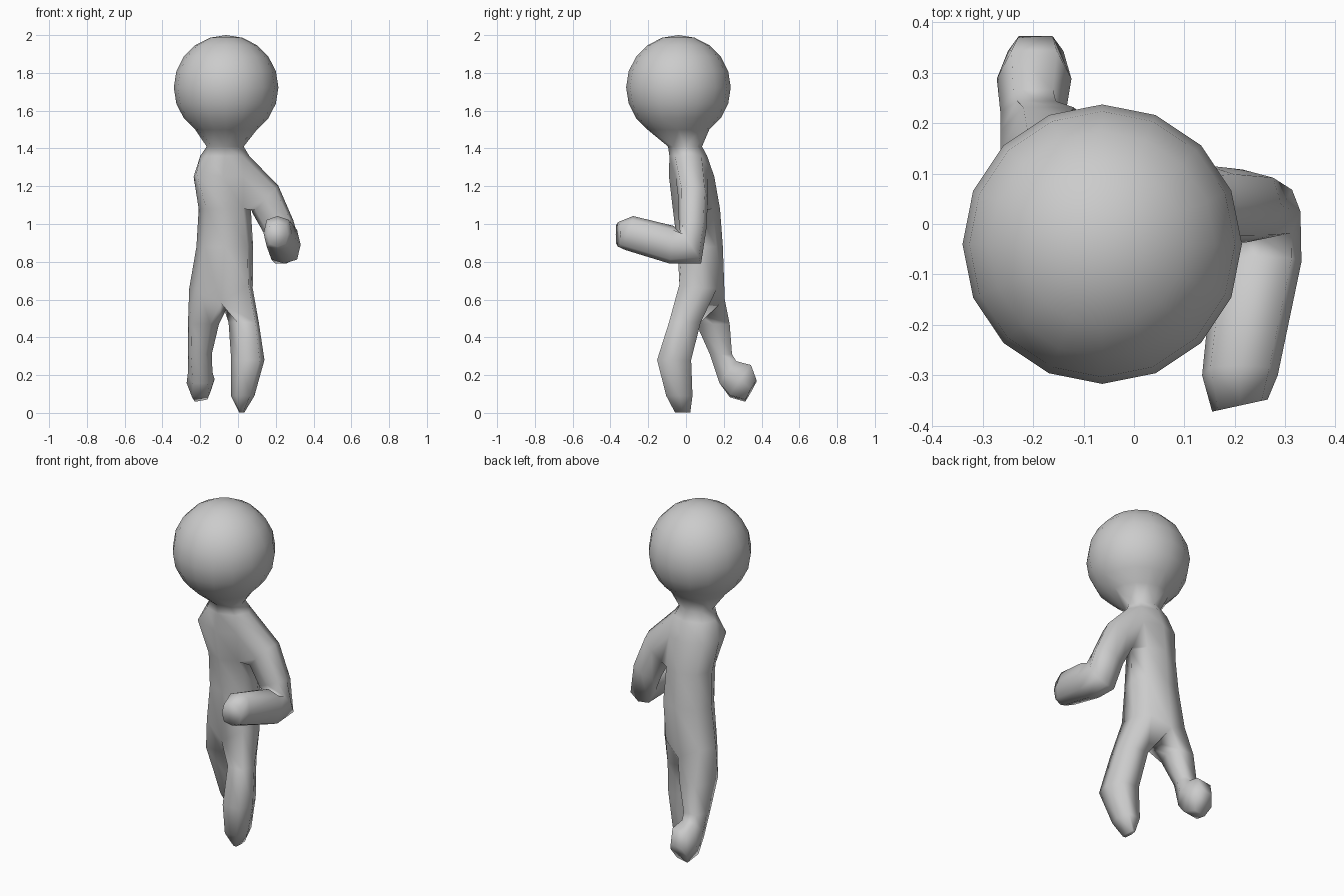
import bpy, bmesh, math
from mathutils import Vector, Matrix

old = bpy.data.objects.get("Cube")
if old:
    bpy.data.objects.remove(old, do_unlink=True)

# Single plain grey
grey = bpy.data.materials.new("plain grey")
grey.use_nodes = True
colour = (0.6, 0.6, 0.6, 1)
grey.diffuse_color = colour
grey.node_tree.nodes["Principled BSDF"].inputs["Base Color"].default_value = colour


def ring(bm, c, u, v, n, start, step, power=1):
    """Loop of n vertices with half axes u and v; a power under 1 is boxier."""
    c, u, v = Vector(c), Vector(u), Vector(v)

    def bulge(t):
        return math.copysign(abs(t) ** power, t) if abs(t) > .001 else 0

    angles = [math.radians(start + step * i) for i in range(n)]
    return [bm.verts.new(c + u * bulge(math.cos(a)) + v * bulge(math.sin(a)))
            for a in angles]


def bridge(bm, a, b, skip=()):
    n = len(a)
    for i in range(n):
        if i not in skip:
            j = (i + 1) % n
            bm.faces.new((a[i], a[j], b[j], b[i]))


def limb(bm, root, sections, start, step):
    """Extend an open loop through the sections and cap the end."""
    prev = root
    for c, u, v in sections:
        nxt = ring(bm, c, u, v, len(root), start, step, .72)
        bridge(bm, prev, nxt)
        prev = nxt
    bm.faces.new(prev)


bm = bmesh.new()

# Torso and neck: z, centre x, centre y, half width, half depth
torso = [
    (1.41, -.068, -.005, .098, .09),
    (1.36, -.07, .012, .13, .1),
    (1.25, -.08, .03, .155, .12),
    (1.08, -.07, .055, .138, .125),
    (.88, -.07, .075, .15, .12),
    (.66, -.09, .09, .168, .115),
]
# Loop order: front, left front, left, left back, back, right back, right, right front
rows = [ring(bm, (x, y, z), (w, 0, 0), (0, d, 0), 8, -90, 45)
        for z, x, y, w, d in torso]
for i in range(len(rows) - 1):
    bridge(bm, rows[i], rows[i + 1], skip=(1, 2) if i in (1, 2) else ())
# Right shoulder bulge, left thigh pushed forward
rows[2][7].co = (-.22, -.06, 1.27)
rows[4][1].co = (.05, -.02, .88)
rows[5][1].co = (.055, -.035, .68)
rows[5][3].co = (.015, .165, .66)

# Left arm, bent forward at the elbow
top, mid, low = rows[1:4]
hole = [top[1], top[2], top[3], mid[3], low[3], low[2], low[1], mid[1]]
arm = [
    ((.145, .038, 1.13), (0, .078, 0), (.068, 0, .073)),
    ((.215, .035, .985), (0, .073, -.01), (.078, 0, .034)),
    ((.255, .025, .87), (0, .055, -.08), (.075, 0, .02)),
    ((.245, -.075, .89), (0, -.01, -.1), (.087, 0, 0)),
    ((.21, -.3, .952), (0, -.02, -.09), (.075, 0, 0)),
    ((.21, -.36, .945), (0, 0, -.065), (.055, .012, 0)),
]
limb(bm, hole, arm, 135, -45)

# Legs share a crotch vertex between the front and back of the pelvis
hip = rows[-1]
hip[0].co.z = .58
hip[4].co.z = .6
crotch = bm.verts.new((-.06, .09, .55))
left_leg = [
    ((.03, -.006, .48), (.08, 0, 0), (-.015, .093, 0)),
    ((.052, -.063, .28), (.088, 0, 0), (-.01, .1, 0)),
    ((.025, -.035, .09), (.062, 0, 0), (0, .077, 0)),
    ((.02, -.018, .003), (.014, 0, 0), (0, .045, 0)),
]
limb(bm, hip[0:5] + [crotch], left_leg, -120, 60)
right_leg = [
    ((-.183, .143, .47), (-.082, 0, 0), (.015, .098, 0)),
    ((-.202, .185, .31), (-.063, 0, 0), (.01, .065, 0)),
    ((-.2, .222, .215), (-.065, 0, 0), (0, .049, .065)),
    ((-.198, .288, .168), (-.074, 0, -.01), (0, .062, .088)),
    ((-.195, .343, .117), (-.055, 0, -.01), (0, .033, .058)),
]
limb(bm, [hip[4], hip[5], hip[6], hip[7], hip[0], crotch], right_leg, 120, -60)

# Head: a ball opened at the bottom and joined to the neck
ball = bmesh.ops.create_uvsphere(bm, u_segments=16, v_segments=10, radius=.277,
                                 matrix=Matrix.Translation((-.063, -.04, 1.723)))
under = [v for v in ball["verts"] if v.co.z < 1.49]
bmesh.ops.delete(bm, geom=under, context="VERTS")
rims = [e for e in bm.edges if e.is_boundary]
bmesh.ops.bridge_loops(bm, edges=rims)

# One smooth skin
bmesh.ops.recalc_face_normals(bm, faces=bm.faces)
mesh = bpy.data.meshes.new("figure")
bm.to_mesh(mesh)
bm.free()
mesh.materials.append(grey)
mesh.shade_smooth()
bpy.context.collection.objects.link(bpy.data.objects.new("figure", mesh))
